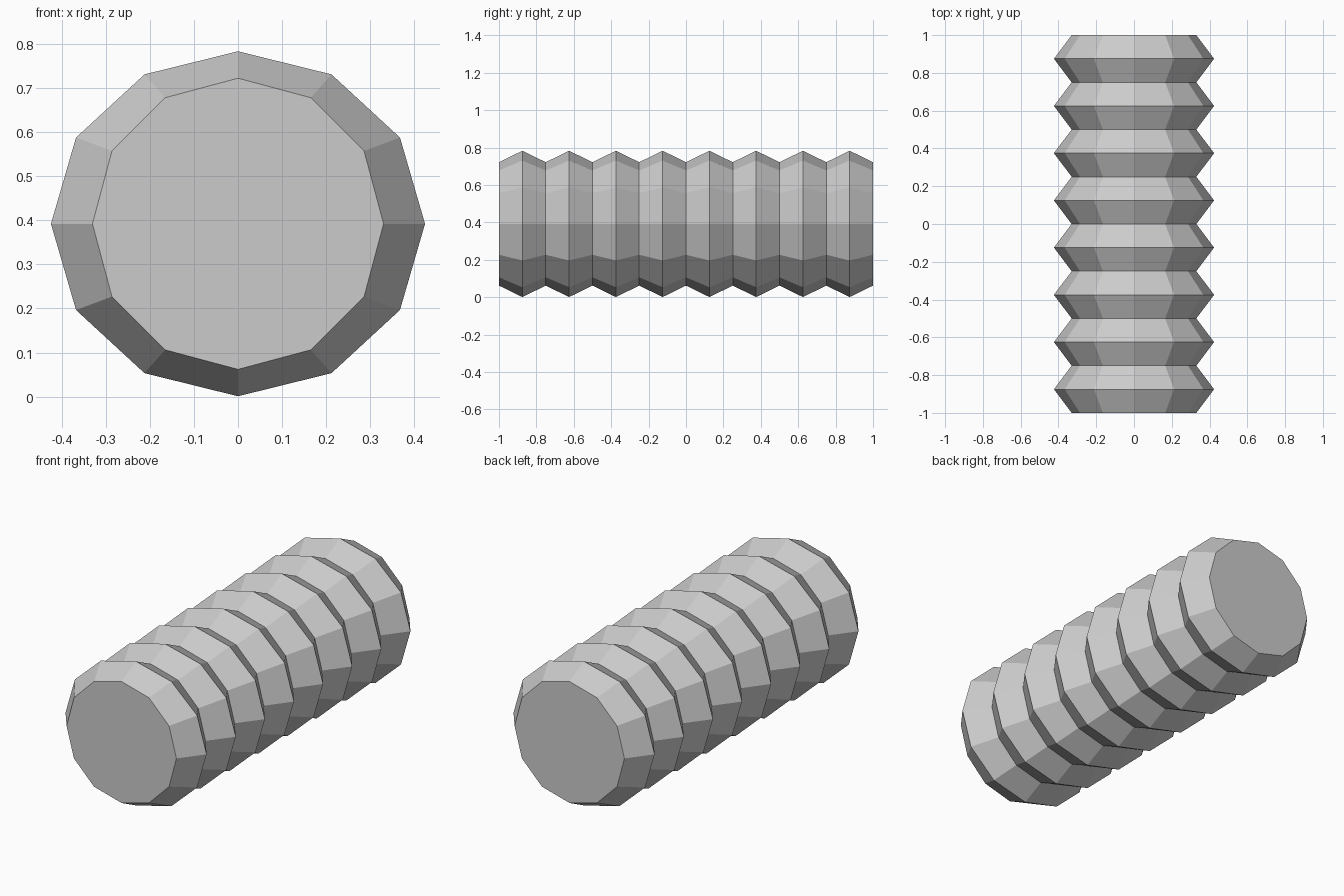
import bpy
import bmesh
from math import sin, cos, pi

if "Cube" in bpy.data.objects:
    bpy.data.objects.remove(bpy.data.objects["Cube"])

SIDES = 12
RIDGES = 8
CENTRE_Z = 0.392
VALLEY = (0.33, 0.33)     # x radius, z radius
CREST = (0.424, 0.391)


def add_ring(bm, y, rx, rz):
    return [bm.verts.new((rx * sin(2 * pi * i / SIDES), y,
                          CENTRE_Z + rz * cos(2 * pi * i / SIDES)))
            for i in range(SIDES)]


# Ribbed roll: rings alternate between valley and crest along y
bm = bmesh.new()
steps = RIDGES * 2
rings = [add_ring(bm, -1 + 2 * k / steps, *(CREST if k % 2 else VALLEY))
         for k in range(steps + 1)]
for a, b in zip(rings, rings[1:]):
    for i in range(SIDES):
        j = (i + 1) % SIDES
        bm.faces.new((a[i], a[j], b[j], b[i]))

# Flat end caps
bm.faces.new(rings[0])
bm.faces.new(rings[-1])
bmesh.ops.recalc_face_normals(bm, faces=bm.faces[:])

mesh = bpy.data.meshes.new("ribbed_roll")
bm.to_mesh(mesh)
bm.free()
bpy.context.collection.objects.link(bpy.data.objects.new("ribbed_roll", mesh))
